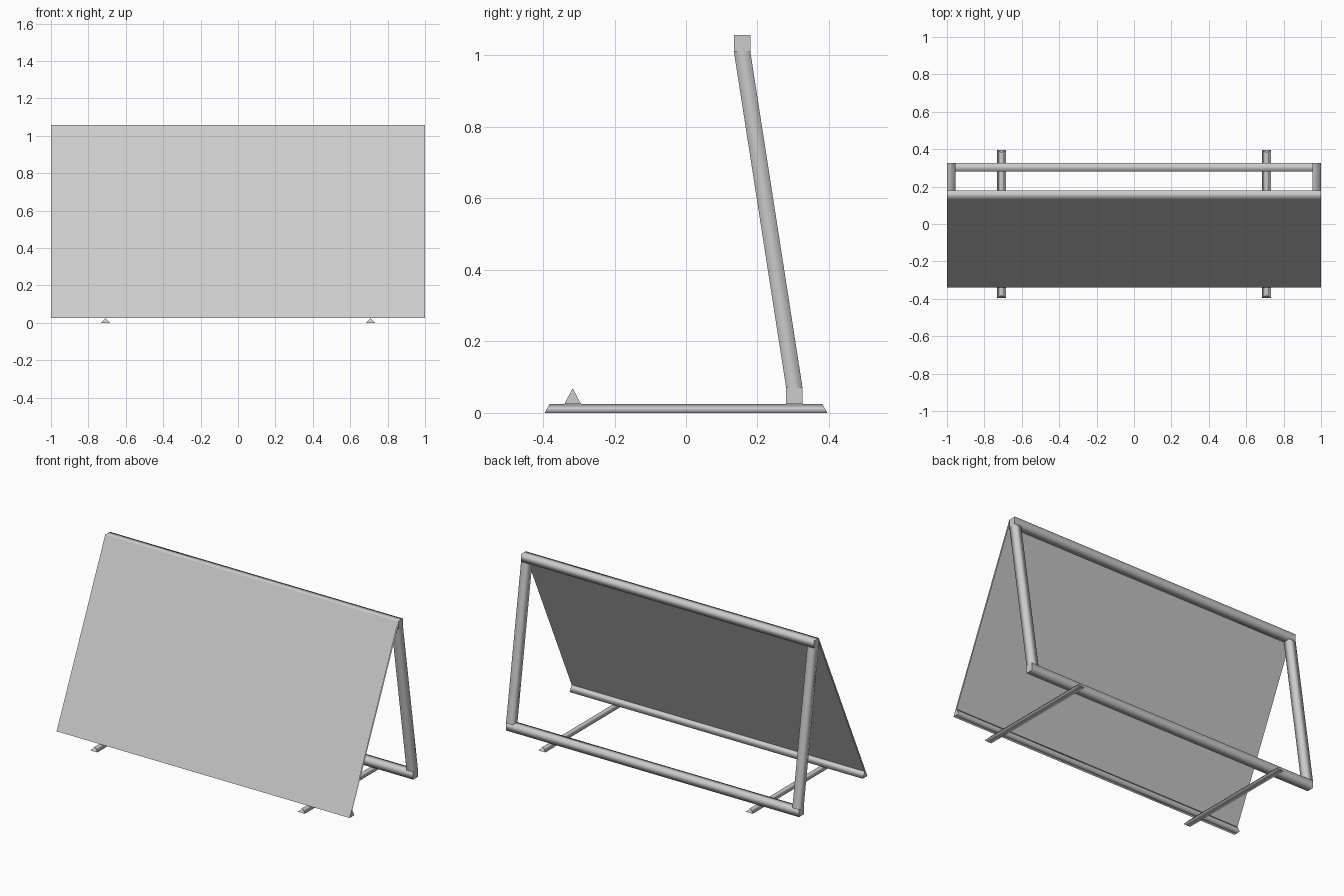
import bpy
import bmesh
from mathutils import Vector

cube = bpy.data.objects.get("Cube")
if cube:
    bpy.data.objects.remove(cube, do_unlink=True)

grey = bpy.data.materials.new("light grey")
grey.use_nodes = True
grey.diffuse_color = (0.6, 0.6, 0.6, 1)
grey.node_tree.nodes["Principled BSDF"].inputs["Base Color"].default_value = (0.6, 0.6, 0.6, 1)


def finish(name, bm):
    mesh = bpy.data.meshes.new(name)
    bm.to_mesh(mesh)
    bm.free()
    mesh.materials.append(grey)
    obj = bpy.data.objects.new(name, mesh)
    bpy.context.collection.objects.link(obj)
    return obj


def loft(name, start, end):
    """Bar between two matching outlines: rounded-looking sides, crisp flat ends."""
    bm = bmesh.new()
    a = [bm.verts.new(p) for p in start]
    b = [bm.verts.new(p) for p in end]
    caps = [bm.faces.new(a), bm.faces.new(b)]
    n = len(a)
    for i in range(n):
        j = (i + 1) % n
        bm.faces.new((a[i], a[j], b[j], b[i])).smooth = True
    for cap in caps:
        for edge in cap.edges:
            edge.smooth = False
    bmesh.ops.recalc_face_normals(bm, faces=bm.faces)
    return finish(name, bm)


def rail(name, profile):
    """Full-width bar along x from a (y, z) profile."""
    loft(name, [(-1, y, z) for y, z in profile], [(1, y, z) for y, z in profile])


def square(y, z, w):
    return [(y, z), (y + w, z), (y + w, z + w), (y, z + w)]


W = 0.046        # bar width
FLOOR = 0.025    # top of the feet
TOP = 1.057
Y_TOP, Y_BACK, Y_FRONT = 0.134, 0.28, -0.34

# Horizontal bars
rail("top_rail", square(Y_TOP, TOP - W, W))
rail("bottom_rail", square(Y_BACK, FLOOR, W))
rail("front_ledge", [(Y_FRONT, FLOOR), (Y_FRONT + W, FLOOR), (Y_FRONT + W / 2, FLOOR + 0.044)])

for side, s in (("left", 1), ("right", -1)):
    # Sloping rear legs, cut level at both ends
    x0, x1 = s * 1.0, s * (1 - W)

    def section(y, z):
        return [(x0, y, z), (x1, y, z), (x1, y + W, z), (x0, y + W, z)]

    loft(side + "_leg", section(Y_BACK, FLOOR + W), section(Y_TOP, TOP - W))

    # Three-sided feet with raked ends
    def foot_end(d):
        x = s * 0.708
        return [(x - 0.024, d * 0.395, 0), (x + 0.024, d * 0.395, 0), (x, d * 0.382, FLOOR)]

    loft(side + "_foot", foot_end(-1), foot_end(1))

# Thin sloping panel: a front and a back sheet
low, high = Vector((0, Y_FRONT, FLOOR)), Vector((0, Y_TOP, TOP))
slope = (high - low).normalized()
inward = Vector((0, slope.z, -slope.y))
for name, gap in (("panel_front", 0.0), ("panel_back", 0.01)):
    bm = bmesh.new()
    p, q = low + inward * gap, high + inward * gap
    corners = [(-1, p.y, max(p.z, FLOOR)), (1, p.y, max(p.z, FLOOR)), (1, q.y, q.z), (-1, q.y, q.z)]
    if gap:
        corners.reverse()
    bm.faces.new([bm.verts.new(c) for c in corners])
    finish(name, bm)
